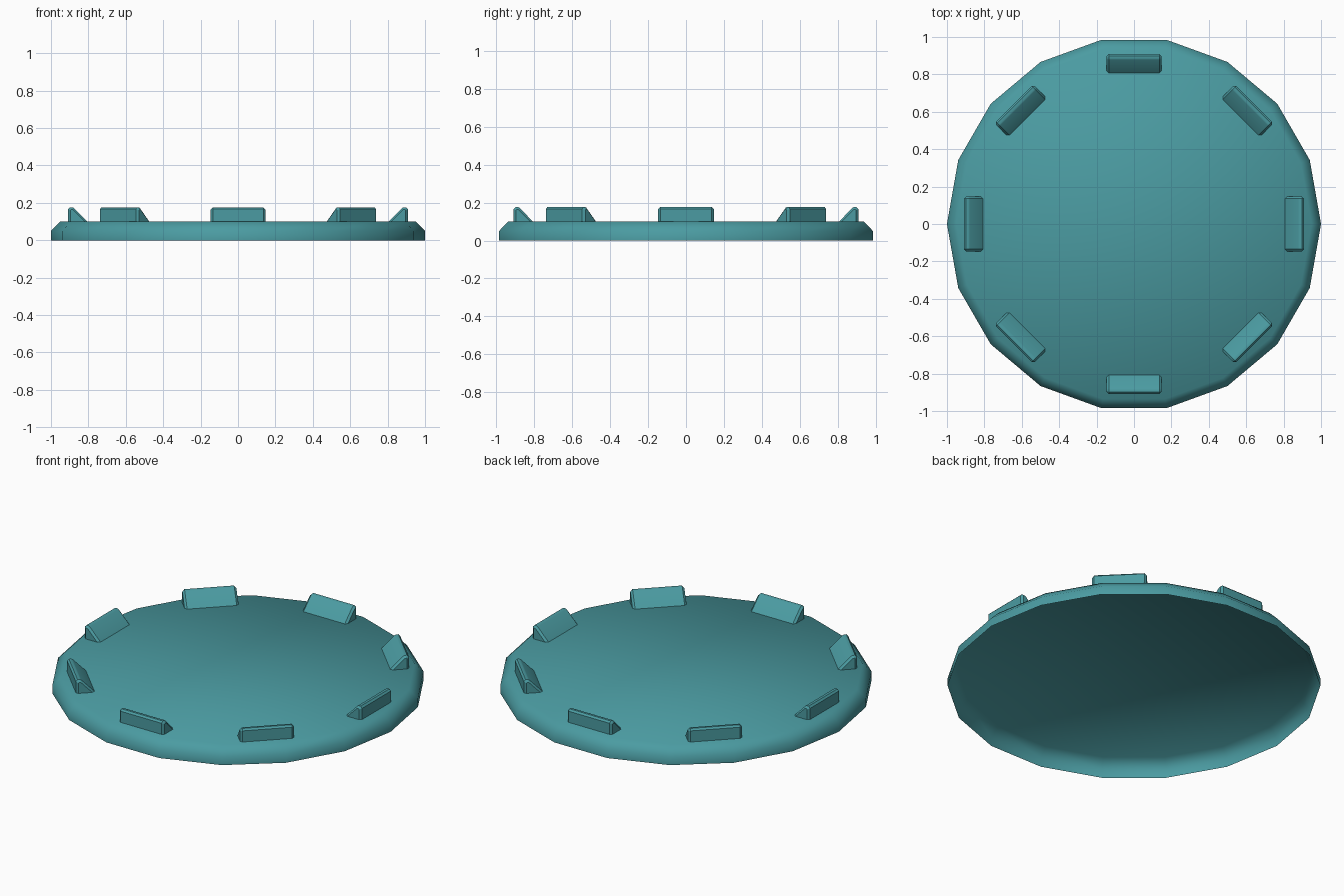
import bpy, math
from mathutils import Matrix

if "Cube" in bpy.data.objects:
    bpy.data.objects.remove(bpy.data.objects["Cube"])

teal = bpy.data.materials.new("teal")
teal.diffuse_color = (0.07, 0.33, 0.36, 1)
teal.use_nodes = True
teal.node_tree.nodes["Principled BSDF"].inputs["Base Color"].default_value = teal.diffuse_color


def add_mesh(name, verts, faces, smooth_angle):
    mesh = bpy.data.meshes.new(name)
    mesh.from_pydata(verts, [], faces)
    mesh.materials.append(teal)
    obj = bpy.data.objects.new(name, mesh)
    bpy.context.collection.objects.link(obj)
    bpy.ops.object.select_all(action='DESELECT')
    obj.select_set(True)
    bpy.context.view_layer.objects.active = obj
    bpy.ops.object.shade_smooth_by_angle(angle=math.radians(smooth_angle))
    return obj


def bridge(start_a, start_b, n, closed=True):
    # quads joining two loops of n points
    return [(start_a + i, start_a + (i + 1) % n, start_b + (i + 1) % n, start_b + i)
            for i in range(n if closed else n - 1)]


# Shallow 18-sided tray cap: chamfered rim, open underneath
SIDES = 18
rim = [(1.0, 0.0), (1.0, 0.05), (0.95, 0.1)]
verts = [(r * math.cos(2 * math.pi * i / SIDES), r * math.sin(2 * math.pi * i / SIDES), z)
         for r, z in rim for i in range(SIDES)]
faces = bridge(0, SIDES, SIDES) + bridge(SIDES, 2 * SIDES, SIDES)
faces.append(tuple(range(2 * SIDES, 3 * SIDES)))
add_mesh("disc", verts, faces, 60)

# Wedge studs: upright outer face, sloping inner face, chamfered ends
full = [(0.908, 0.1), (0.908, 0.166), (0.898, 0.176), (0.885, 0.176), (0.878, 0.173), (0.806, 0.1)]
inset = [(0.896, 0.1), (0.896, 0.16), (0.892, 0.164), (0.885, 0.164), (0.881, 0.162), (0.82, 0.1)]
sections = [(-0.147, inset), (-0.135, full), (0.135, full), (0.147, inset)]
n = len(full)
wedge_verts = [(r, y, z) for y, prof in sections for r, z in prof]
wedge_faces = [tuple(reversed(f)) for k in range(3)
               for f in bridge(k * n, (k + 1) * n, n, closed=False)]
wedge_faces = [tuple(reversed(f)) for f in wedge_faces]
# orientation: flip so the normals point outward
wedge_faces = [tuple(reversed(f)) for f in wedge_faces]
wedge_faces += [tuple(range(n)), tuple(reversed(range(3 * n, 4 * n)))]

for k in range(8):
    stud = add_mesh(f"wedge_stud_{k + 1}", wedge_verts, wedge_faces, 30)
    stud.matrix_world = Matrix.Rotation(k * math.pi / 4, 4, 'Z')
